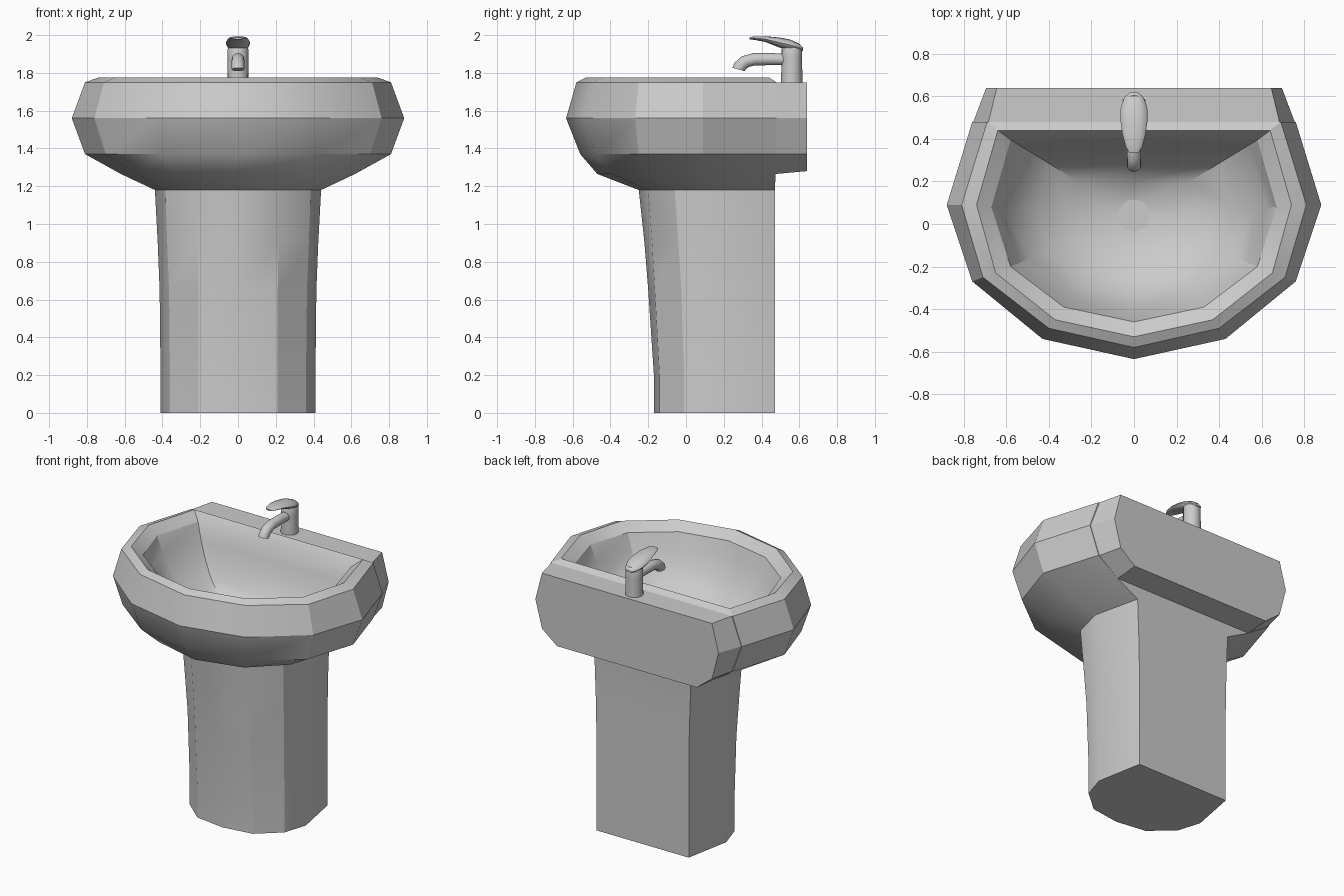
import bpy, bmesh, math
from mathutils import Vector

if "Cube" in bpy.data.objects:
    bpy.data.objects.remove(bpy.data.objects["Cube"])


def loft(name, rings, angle=28):
    """Skin a list of equal-length closed rings and cap both ends."""
    bm = bmesh.new()
    vr = [[bm.verts.new(p) for p in r] for r in rings]
    n = len(rings[0])
    for a, b in zip(vr, vr[1:]):
        for i in range(n):
            j = (i + 1) % n
            bm.faces.new((a[i], a[j], b[j], b[i]))
    bm.faces.new(vr[0])
    bm.faces.new(vr[-1])
    bmesh.ops.recalc_face_normals(bm, faces=bm.faces)
    me = bpy.data.meshes.new(name)
    bm.to_mesh(me)
    bm.free()
    ob = bpy.data.objects.new(name, me)
    bpy.context.collection.objects.link(ob)
    bpy.ops.object.select_all(action='DESELECT')
    ob.select_set(True)
    bpy.context.view_layer.objects.active = ob
    bpy.ops.object.shade_smooth_by_angle(angle=math.radians(angle))
    return ob


def mirrored(half, z):
    """Half outline from front centre to back centre -> full ring at height z."""
    pts = half + [(-x, y) for x, y in reversed(half[1:-1])]
    return [(x, y, z) for x, y in pts]


def ellipse(c, u, v, n=12):
    """Ring around c spanned by half-axis vectors u and v."""
    c, u, v = Vector(c), Vector(u), Vector(v)
    return [c + u * math.cos(2 * math.pi * i / n) + v * math.sin(2 * math.pi * i / n)
            for i in range(n)]


# Pedestal, bowl shell, rim and hollow as one continuous surface
base = [(0, -.17), (.21, -.14), (.36, -.01), (.41, .15), (.35, .47), (0, .47)]
ped_mid = [(0, -.20), (.21, -.165), (.365, -.025), (.415, .15), (.35, .47), (0, .47)]
ped_high = [(0, -.22), (.215, -.18), (.375, -.04), (.425, .15), (.355, .47), (0, .47)]
ped_top = [(0, -.25), (.22, -.20), (.385, -.06), (.44, .15), (.365, .47), (0, .47)]
under = [(0, -.47), (.32, -.39), (.53, -.19), (.62, .11), (.53, .475), (0, .475)]
low = [(0, -.56), (.40, -.48), (.70, -.25), (.81, .09), (.69, .48), (0, .48)]
belly = [(0, -.635), (.43, -.54), (.76, -.27), (.88, .09), (.76, .48), (0, .48)]
rim_out = [(0, -.58), (.40, -.49), (.71, -.25), (.81, .09), (.69, .48), (0, .48)]
rim_top = [(0, -.53), (.37, -.45), (.65, -.23), (.74, .09), (.64, .44), (0, .44)]
opening = [(0, -.46), (.33, -.39), (.58, -.20), (.67, .08), (.58, .395), (0, .41)]


def shrunk(s, back):
    """Bowl ring: opening scaled about the drain, back middle pulled to its own y."""
    return [(x * s, .04 + (y - .04) * s) for x, y in opening[:-1]] + [(0, back)]


rings = [mirrored(h, z) for h, z in [
    (base, 0), (base, .2), (ped_mid, .65), (ped_high, .9), (ped_top, 1.18),
    (under, 1.265), (low, 1.37), (belly, 1.56), (rim_out, 1.75), (rim_top, 1.775),
    (opening, 1.725), (shrunk(.93, .375), 1.62), (shrunk(.84, .335), 1.52),
    (shrunk(.70, .28), 1.42), (shrunk(.46, .20), 1.34), (shrunk(.16, .10), 1.30)]]
loft("basin_and_pedestal", rings, 30)


# Flat-backed tap ledge behind the bowl
def ledge_ring(half, y):
    return [(x, y, z) for x, z in half] + [(-x, y, z) for x, z in reversed(half)]


loft("back_ledge", [
    ledge_ring([(.685, 1.75), (.757, 1.56), (.685, 1.37), (.53, 1.265)], .475),
    ledge_ring([(.645, 1.75), (.695, 1.56), (.645, 1.37), (.53, 1.28)], .64)], 20)

# Drain disc
loft("drain", [ellipse((0, .04, z), (.075, 0, 0), (0, .075, 0), 16) for z in (1.285, 1.306)])

# Tap column
loft("tap_column", [ellipse((0, .56, z), (r, 0, 0), (0, r, 0), 16) for z, r in
                    [(1.74, .057), (1.84, .055), (1.88, .055), (1.925, .055), (1.95, .045)]])

# Tap spout: centre y, z, radius, direction angle downwards
spout = [(.55, 1.87, .03, 0), (.45, 1.873, .032, 0), (.36, 1.872, .033, 8),
         (.315, 1.86, .034, 35), (.285, 1.835, .034, 60), (.278, 1.818, .034, 75)]
loft("tap_spout", [
    ellipse((0, y, z), (r, 0, 0),
            (0, -r * math.sin(math.radians(a)), r * math.cos(math.radians(a))))
    for y, z, r, a in spout], 40)

# Tap lever: centre y, z, half width, half height
lever = [(.335, 1.982, .022, .005), (.36, 1.984, .038, .009), (.42, 1.979, .054, .015),
         (.49, 1.962, .064, .026), (.55, 1.948, .062, .029), (.595, 1.935, .045, .022),
         (.62, 1.925, .018, .009)]
loft("tap_lever", [ellipse((0, y, z), (w, 0, 0), (0, 0, h)) for y, z, w, h in lever], 40)
